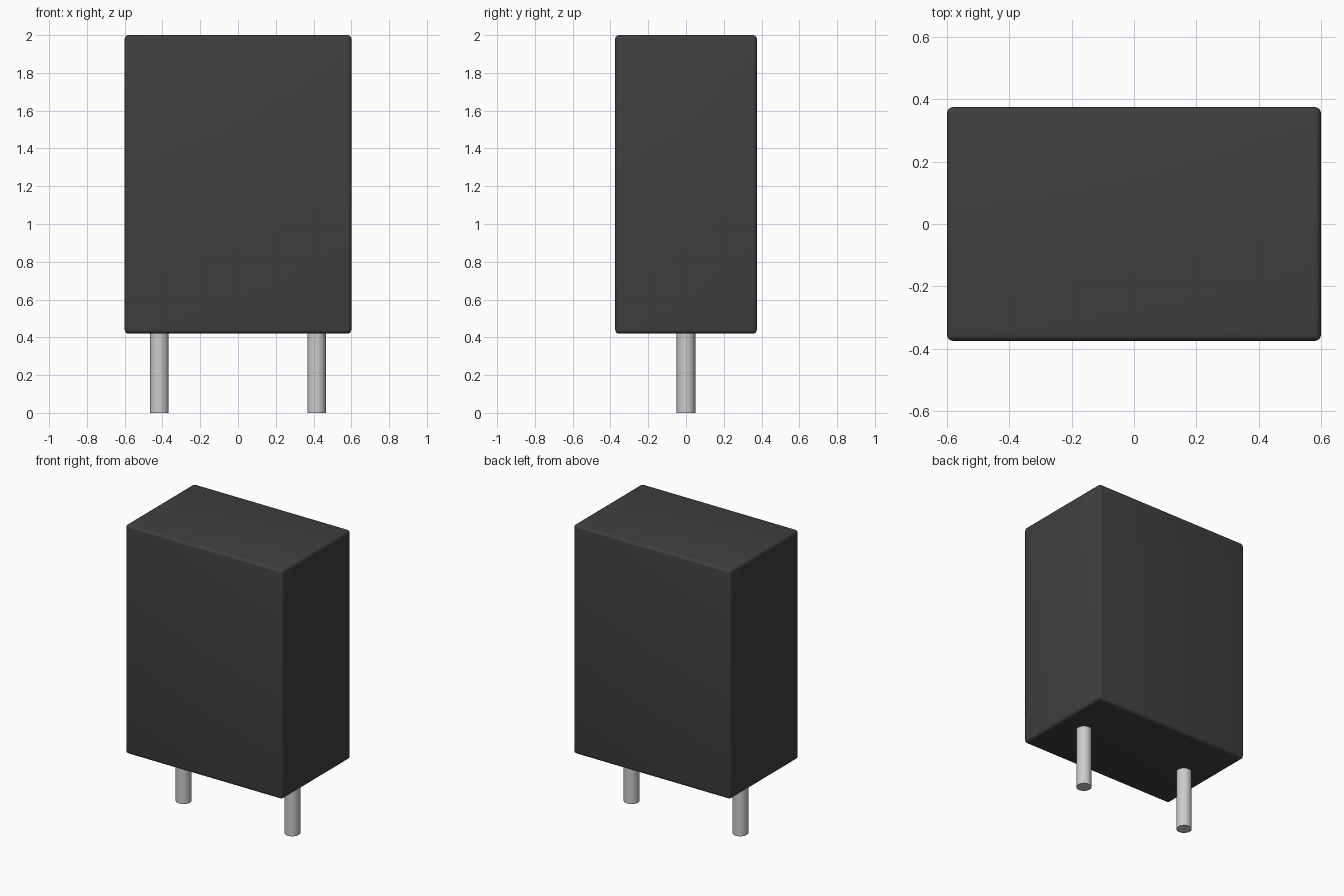
import bpy, math

if "Cube" in bpy.data.objects:
    bpy.data.objects.remove(bpy.data.objects["Cube"])

def colour(obj, name, rgb):
    mat = bpy.data.materials.get(name) or bpy.data.materials.new(name)
    mat.diffuse_color = (*rgb, 1)
    mat.use_nodes = True
    mat.node_tree.nodes["Principled BSDF"].inputs["Base Color"].default_value = mat.diffuse_color
    obj.data.materials.append(mat)

# Box-shaped housing with softly rounded edges
Z0, Z1 = 0.42, 2.0
bpy.ops.mesh.primitive_cube_add(size=1, location=(0, 0, (Z0 + Z1) / 2))
body = bpy.context.object
body.name = "housing"
body.scale = (1.2, 0.75, Z1 - Z0)
bpy.ops.object.transform_apply(location=False, rotation=False, scale=True)
bevel = body.modifiers.new("rounded_edges", 'BEVEL')
bevel.width = 0.02
bevel.segments = 4
bpy.ops.object.modifier_apply(modifier=bevel.name)
bpy.ops.object.shade_smooth_by_angle(angle=math.radians(35))
colour(body, "dark_plastic", (0.05, 0.05, 0.05))

# Two round contact pins below the housing
PIN_TOP = Z0 + 0.01
for side, x in (("left", -0.416), ("right", 0.416)):
    bpy.ops.mesh.primitive_cylinder_add(vertices=48, radius=0.049, depth=PIN_TOP,
                                        location=(x, 0, PIN_TOP / 2))
    pin = bpy.context.object
    pin.name = side + "_pin"
    bpy.ops.object.shade_smooth_by_angle(angle=math.radians(35))
